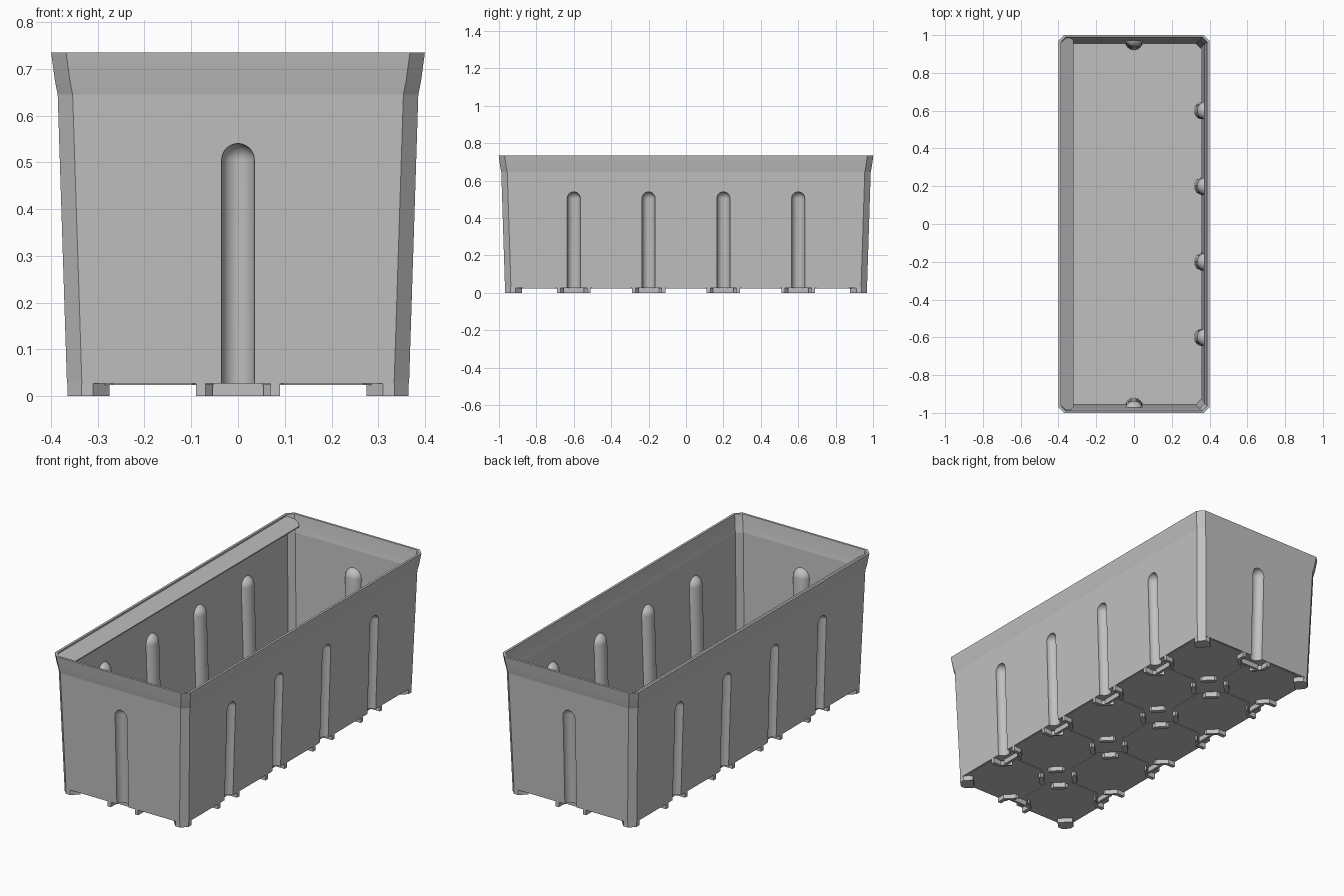
import bpy, bmesh, math

cube = bpy.data.objects.get("Cube")
if cube:
    bpy.data.objects.remove(cube, do_unlink=True)

GREY = (0.53, 0.53, 0.53, 1)
grey = bpy.data.materials.new("plain grey plastic")
grey.use_nodes = True
grey.diffuse_color = GREY
for node in grey.node_tree.nodes:
    if node.type == 'BSDF_PRINCIPLED':
        node.inputs["Base Color"].default_value = GREY

HX, HY = 0.365, 0.967      # half size at the ground
WALL = 0.012
SLOPE = 0.032              # outward lean of the walls
RIM = 0.645                # height where the flare starts
BASE = 0.027               # underside of the floor
GROOVE_Y = (-0.6, -0.2, 0.2, 0.6)


def loft(bm, rings):
    """Closed solid through rings that have equal point counts."""
    rows = [[bm.verts.new(p) for p in ring] for ring in rings]
    n = len(rows[0])
    for a, b in zip(rows, rows[1:]):
        for i in range(n):
            j = (i + 1) % n
            bm.faces.new((a[i], a[j], b[j], b[i]))
    bm.faces.new(rows[0][::-1])
    bm.faces.new(rows[-1])


def prism(bm, outline, z0, z1):
    loft(bm, [[(x, y, z) for x, y in outline] for z in (z0, z1)])


def finish(name, bm):
    bmesh.ops.recalc_face_normals(bm, faces=bm.faces[:])
    mesh = bpy.data.meshes.new(name)
    bm.to_mesh(mesh)
    bm.free()
    mesh.materials.append(grey)
    obj = bpy.data.objects.new(name, mesh)
    bpy.context.collection.objects.link(obj)
    return obj


def subtract(target, cutter):
    mod = target.modifiers.new("cut", 'BOOLEAN')
    mod.operation = 'DIFFERENCE'
    mod.solver = 'EXACT'
    mod.object = cutter
    bpy.context.view_layer.objects.active = target
    bpy.ops.object.modifier_apply(modifier=mod.name)
    bpy.data.objects.remove(cutter, do_unlink=True)


def chamfered(hx, hy, c):
    return [(hx, hy - c), (hx - c, hy), (c - hx, hy), (-hx, hy - c),
            (-hx, c - hy), (c - hx, -hy), (hx - c, -hy), (hx, c - hy)]


def flare(z):
    """Distance the wall stands out from the ground outline at height z."""
    lean = SLOPE * min(z, RIM)
    if z <= RIM:
        return lean
    return lean + 0.2 * min(z - RIM, 0.03) + 0.135 * max(0, z - RIM - 0.03)


def tub(name, heights, inset):
    bm = bmesh.new()
    loft(bm, [[(x, y, z) for x, y in chamfered(HX + flare(z) - inset, HY + flare(z) - inset, 0.032 - inset * 0.4)]
              for z in heights])
    return finish(name, bm)


def grooves(name, r):
    """Round-topped rods leaning with each wall, one set for all sides."""
    top, seg, dome = 0.505, 48, 12
    profile = [(r, -0.05)] + [(r * math.cos(t), top + r * math.sin(t))
                              for t in (math.pi / 2 * k / dome for k in range(dome))]
    bm = bmesh.new()
    spots = [(s * HX, y, s, 0) for s in (-1, 1) for y in GROOVE_Y]
    spots += [(0, s * HY, 0, s) for s in (-1, 1)]
    for x, y, dx, dy in spots:
        loft(bm, [[(x + dx * SLOPE * z + q * math.cos(2 * math.pi * (i + 0.5) / seg),
                    y + dy * SLOPE * z + q * math.sin(2 * math.pi * (i + 0.5) / seg), z)
                   for i in range(seg)] for q, z in profile])
    return finish(name, bm)


# Box shell with grooves pressed in from outside
shell = tub("box_shell", (BASE, RIM, RIM + 0.03, 0.735), 0)
cavity = tub("cavity", (BASE + WALL, RIM, RIM + 0.03, 0.78), WALL)
subtract(cavity, grooves("ribs", 0.035 + WALL))
subtract(shell, cavity)
subtract(shell, grooves("groove_cutter", 0.035))
bpy.ops.object.select_all(action='DESELECT')
shell.select_set(True)
bpy.context.view_layer.objects.active = shell
bpy.ops.object.shade_smooth_by_angle(angle=math.radians(9))

# Sloping inner flap along one long rim
bm = bmesh.new()
half = [(-0.396, 0.96), (-0.37, 0.986), (-0.335, 0.986), (-0.32, 0.97)]
outline = half + [(x, -y) for x, y in reversed(half)]
loft(bm, [[(x, y, 0.735 - 0.6 * (x + 0.4) - t) for x, y in outline] for t in (0.006, 0)])
finish("rim_flap", bm)

# Chamfered floor panels underneath
bm = bmesh.new()
edges = (-HY,) + GROOVE_Y + (HY,)
for y0, y1 in zip(edges, edges[1:]):
    for s in (-1, 1):
        cx, cy = s * HX / 2, (y0 + y1) / 2
        panel = chamfered(HX / 2 - 0.007, (y1 - y0) / 2 - 0.007, 0.09)
        prism(bm, [(cx + x, cy + y) for x, y in panel], BASE - 0.003, BASE + 0.003)
finish("floor_panels", bm)

# Feet: diagonal pads at every meeting point of the panels
pad = [(0.09, 0.03), (0.09, 0.045), (0.045, 0.09), (0.03, 0.09), (0.03, 0.07), (0.07, 0.03)]
wall_pad = [(0.07, 0), (0.09, 0), (0.09, 0.045), (0.045, 0.09), (0.03, 0.09), (0.07, 0.045)]
bridge = [(-0.055, 0.052), (0.055, 0.052), (0.045, 0.066), (-0.045, 0.066)]
corner_pad = [(0, 0.03), (0.03, 0), (0.055, 0), (0.09, 0.035), (0.035, 0.09), (0, 0.055)]
bm = bmesh.new()


def foot(points):
    prism(bm, points, 0, BASE + 0.005)


for s in (-1, 1):
    for t in (-1, 1):
        foot([(s * (HX - a), t * (HY - b)) for a, b in corner_pad])
        foot([(t * a, s * (HY - d)) for a, d in wall_pad])
        for y in GROOVE_Y:
            foot([(s * a, y + t * b) for a, b in pad])
            foot([(s * (HX - d), y + t * a) for a, d in wall_pad])
    foot([(a, s * (HY - d)) for a, d in bridge])
    for y in GROOVE_Y:
        foot([(s * (HX - d), y + a) for a, d in bridge])
finish("feet", bm)
